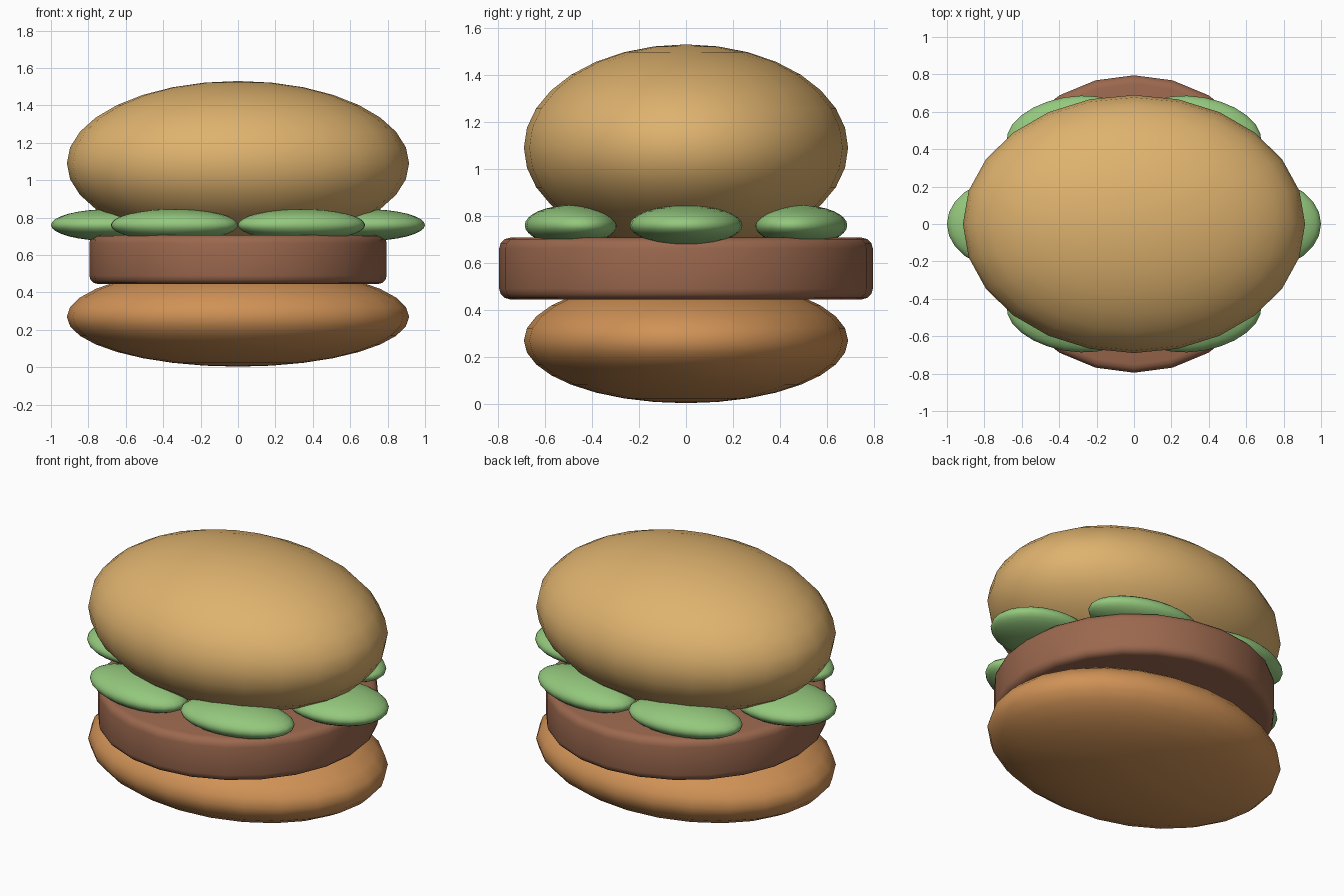
import bpy, math

if "Cube" in bpy.data.objects:
    bpy.data.objects.remove(bpy.data.objects["Cube"])


def material(name, rgb):
    m = bpy.data.materials.new(name)
    m.diffuse_color = (*rgb, 1)
    m.use_nodes = True
    m.node_tree.nodes["Principled BSDF"].inputs["Base Color"].default_value = m.diffuse_color
    return m


top_tan = material("light bun tan", (0.73, 0.445, 0.156))
base_tan = material("dark bun tan", (0.63, 0.287, 0.093))
meat = material("meat brown", (0.328, 0.138, 0.076))
green = material("lettuce green", (0.296, 0.578, 0.205))


def ellipsoid(name, loc, radii, mat, turn=0.0):
    bpy.ops.mesh.primitive_uv_sphere_add(segments=24, ring_count=16, radius=1,
                                         location=loc, rotation=(0, 0, turn))
    ob = bpy.context.object
    ob.name = name
    ob.scale = radii
    bpy.ops.object.transform_apply(location=False, rotation=False, scale=True)
    bpy.ops.object.shade_smooth()
    ob.data.materials.append(mat)
    return ob


# Buns: squashed balls, wider in x than in y
ellipsoid("bottom_bun", (0, 0, 0.27), (0.915, 0.69, 0.267), base_tan)
ellipsoid("top_bun", (0, 0, 1.09), (0.915, 0.69, 0.44), top_tan)

# Patty: round disc with softened rims
bpy.ops.mesh.primitive_cylinder_add(vertices=24, radius=0.795, depth=0.262,
                                    location=(0, 0, 0.576))
patty = bpy.context.object
patty.name = "patty"
patty.data.materials.append(meat)
bevel = patty.modifiers.new("soft rim", "BEVEL")
bevel.width = 0.045
bevel.segments = 3
bevel.limit_method = "ANGLE"
bevel.angle_limit = math.radians(40)
bpy.ops.object.modifier_apply(modifier=bevel.name)
bpy.ops.object.shade_smooth_by_angle(angle=math.radians(40))

# Lettuce: one leaf at each side, two at the front and two at the back
for sx, side in ((-1, "left"), (1, "right")):
    ellipsoid(f"lettuce_{side}", (sx * 0.68, 0, 0.76), (0.32, 0.24, 0.085), green)
    for sy, end in ((-1, "front"), (1, "back")):
        ellipsoid(f"lettuce_{end}_{side}", (sx * 0.34, sy * 0.49, 0.76),
                  (0.345, 0.19, 0.085), green, -sx * sy * math.radians(10))
